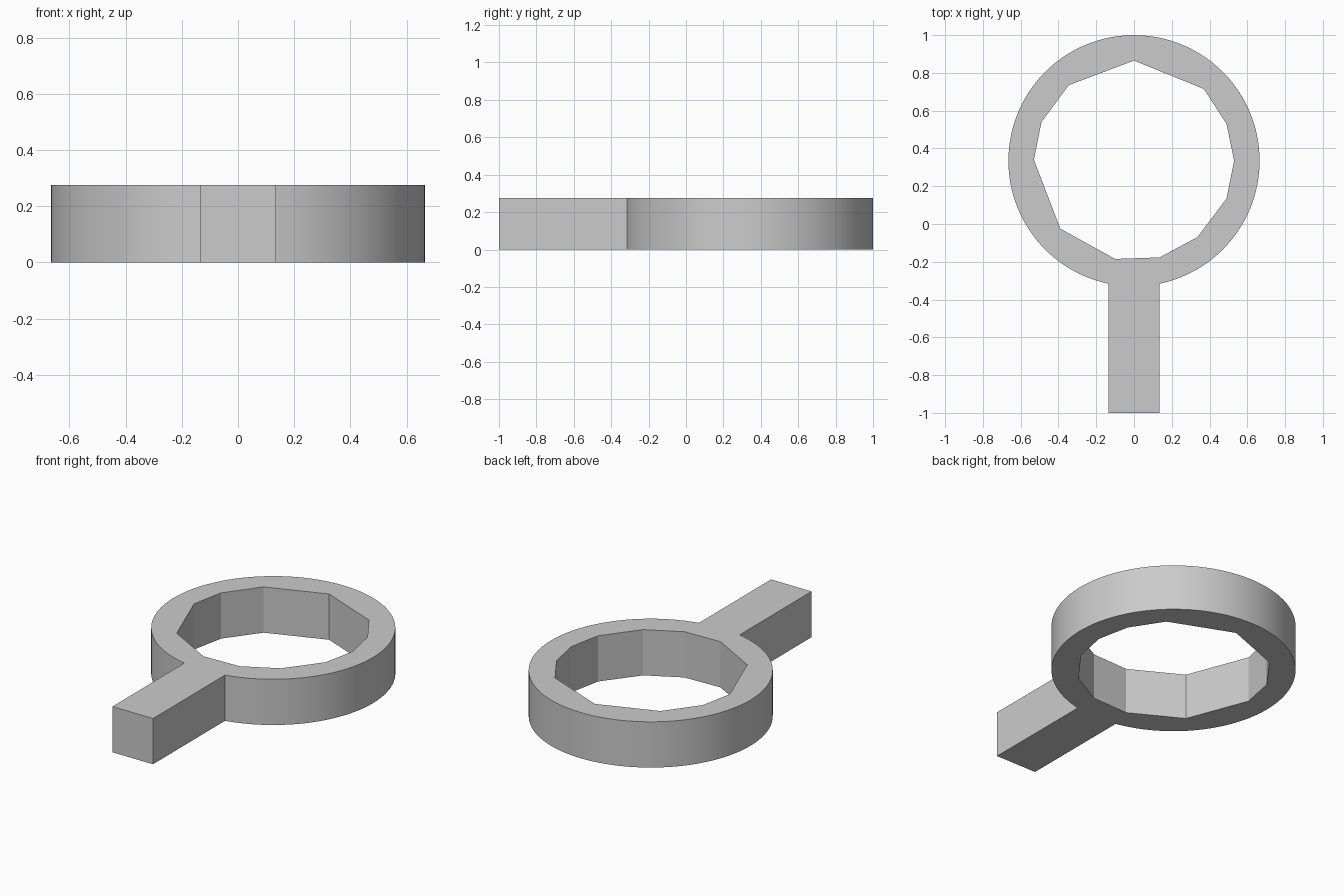
import bpy, bmesh, math

if "Cube" in bpy.data.objects:
    bpy.data.objects.remove(bpy.data.objects["Cube"])

HEIGHT = 0.275
CENTER_Y, RADIUS = 0.335, 0.665
HANDLE_HALF = 0.135
SEGMENTS = 96


def add_loop(bm, points):
    verts = [bm.verts.new((x, y, 0)) for x, y in points]
    return [bm.edges.new((v, verts[(i + 1) % len(verts)])) for i, v in enumerate(verts)]


# Outer outline: round rim running into the straight handle
gap = math.asin(HANDLE_HALF / RADIUS)
start, sweep = -math.pi / 2 + gap, 2 * math.pi - 2 * gap
outer = [(RADIUS * math.cos(start + sweep * i / SEGMENTS),
          CENTER_Y + RADIUS * math.sin(start + sweep * i / SEGMENTS))
         for i in range(SEGMENTS + 1)]
outer += [(-HANDLE_HALF, -1), (HANDLE_HALF, -1)]

# Irregular faceted opening
opening = [(0, 0.865), (0.37, 0.715), (0.49, 0.53), (0.53, 0.335),
           (0.49, 0.135), (0.335, -0.07), (0.135, -0.177), (-0.10, -0.185),
           (-0.39, -0.025), (-0.53, 0.34), (-0.49, 0.54), (-0.345, 0.735)]

# Fill the flat profile and extrude it to full thickness
bm = bmesh.new()
edges = add_loop(bm, outer) + add_loop(bm, opening)
bmesh.ops.triangle_fill(bm, edges=edges, use_beauty=True, normal=(0, 0, 1))
base = bm.faces[:]
top = bmesh.ops.extrude_face_region(bm, geom=base, use_keep_orig=True)
bmesh.ops.translate(bm, vec=(0, 0, HEIGHT),
                    verts=[g for g in top["geom"] if isinstance(g, bmesh.types.BMVert)])
bmesh.ops.recalc_face_normals(bm, faces=bm.faces[:])

mesh = bpy.data.meshes.new("ring_with_handle")
bm.to_mesh(mesh)
bm.free()
ring = bpy.data.objects.new("ring_with_handle", mesh)
bpy.context.collection.objects.link(ring)

# Smooth rim, crisp facets and edges
bpy.context.view_layer.objects.active = ring
ring.select_set(True)
bpy.ops.object.shade_smooth_by_angle(angle=math.radians(12))
